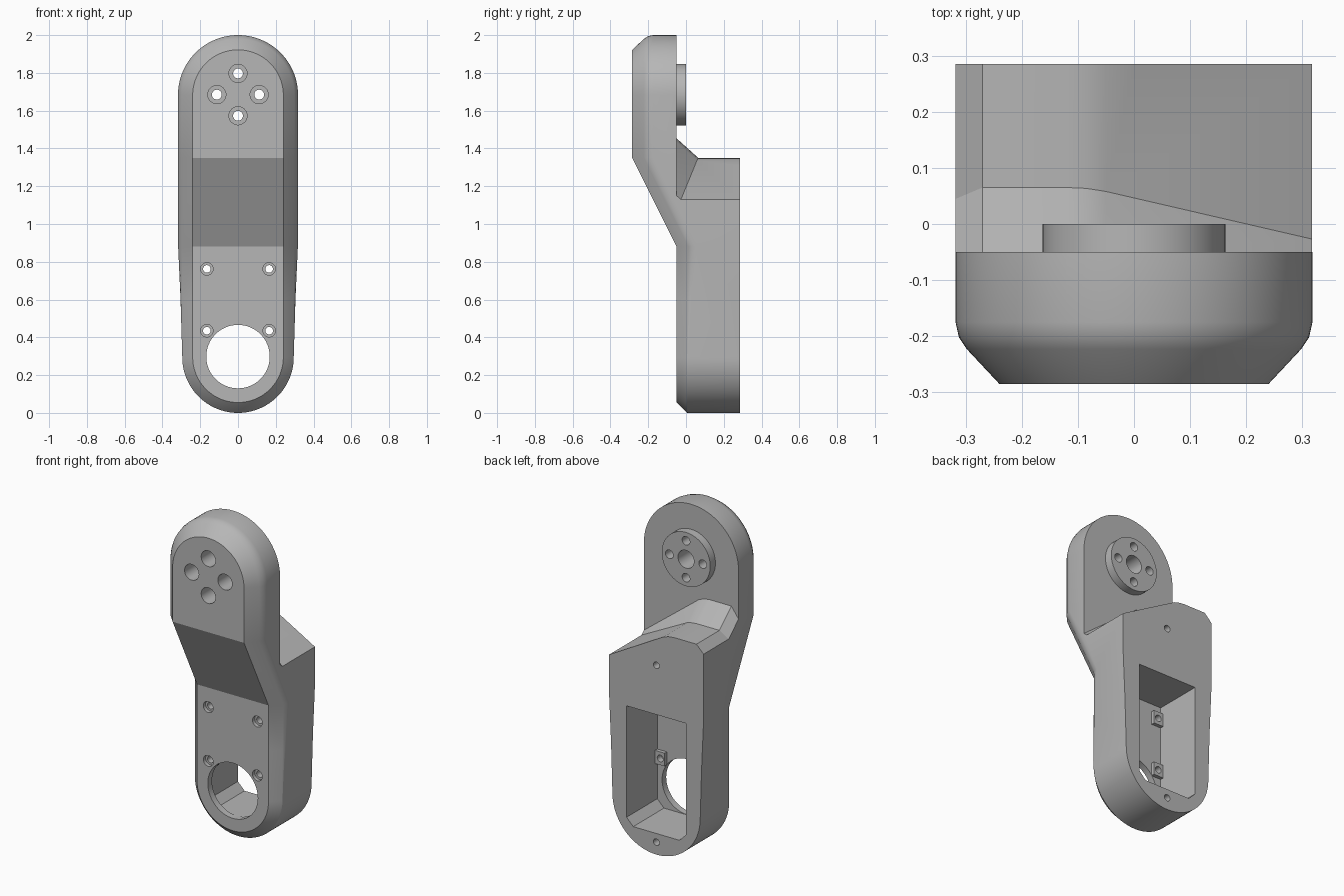
import bpy, bmesh, math
from mathutils import Matrix

if "Cube" in bpy.data.objects:
    bpy.data.objects.remove(bpy.data.objects["Cube"], do_unlink=True)

grey = bpy.data.materials.new("plain_grey")
grey.use_nodes = True
colour = (0.47, 0.47, 0.47, 1)
grey.diffuse_color = colour
grey.node_tree.nodes["Principled BSDF"].inputs["Base Color"].default_value = colour

BACK, PLATE = 0.285, -0.05
TOP_C, TOP_R = 1.682, 0.318
LOW_C, LOW_R = 0.295, 0.295
INNER = 0.24


def finish(bm, name):
    bmesh.ops.remove_doubles(bm, verts=bm.verts, dist=1e-5)
    bmesh.ops.recalc_face_normals(bm, faces=bm.faces)
    mesh = bpy.data.meshes.new(name)
    bm.to_mesh(mesh)
    bm.free()
    mesh.materials.append(grey)
    ob = bpy.data.objects.new(name, mesh)
    bpy.context.collection.objects.link(ob)
    return ob


def skin(bm, rows, closed=False):
    """Quads between neighbouring rows of points."""
    grid = [[bm.verts.new(p) for p in row] for row in rows]
    for a, b in zip(grid, grid[1:]):
        n = len(a)
        for i in range(n if closed else n - 1):
            j = (i + 1) % n
            bm.faces.new((a[i], a[j], b[j], b[i]))
    return grid


def rod(name, x, z, r, y0, y1, sides=40):
    """Cylinder along y."""
    bm = bmesh.new()
    spin = Matrix.Translation((x, (y0 + y1) / 2, z)) @ Matrix.Rotation(math.pi / 2, 4, "X")
    bmesh.ops.create_cone(bm, cap_ends=True, segments=sides, radius1=r, radius2=r,
                          depth=y1 - y0, matrix=spin)
    return finish(bm, name)


def prism(name, outline, y0, y1):
    """Solid from an (x, z) outline, extended along y."""
    bm = bmesh.new()
    ends = skin(bm, [[(x, y, z) for x, z in outline] for y in (y0, y1)], closed=True)
    for end in ends:
        bm.faces.new(end)
    return finish(bm, name)


def combine(ob, tool, operation="DIFFERENCE"):
    tool.hide_render = True
    mod = ob.modifiers.new("join", "BOOLEAN")
    mod.operation, mod.object, mod.solver = operation, tool, "EXACT"
    bpy.context.view_layer.update()
    result = bpy.data.meshes.new_from_object(
        ob.evaluated_get(bpy.context.evaluated_depsgraph_get()))
    ob.modifiers.clear()
    ob.data = result
    bpy.data.objects.remove(tool, do_unlink=True)


def front_y(z):
    t = min(max((z - 0.88) / 0.47, 0), 1)
    return PLATE + t * (-0.285 - PLATE)


# Body: half outline from top to bottom, with a softened front chamfer
outline = []
for k in range(25):
    a = math.radians(90 * k / 24)
    outline.append((math.sin(a), math.cos(a), TOP_C, 1.0))
outline += [(1, 0, z, t) for z, t in ((1.35, 1), (0.88, 0.95), (0.6, 0.4))]
for k in range(25):
    a = math.radians(90 + 90 * k / 24)
    outline.append((math.sin(a), math.cos(a), LOW_C, 0.0))

SOFT = ((0.058, 0.062), (0.072, 0.083), (0.078, 0.11))
TIGHT = ((0.052, 0.052), (0.0545, 0.056), (0.055, 0.061))
bm = bmesh.new()
for side in (-1, 1):
    rows = []
    for s, c, centre, t in outline:
        zi = centre + INNER * c
        row = [(0, front_y(zi), zi), (side * INNER * s, front_y(zi), zi)]
        for (ax, ay), (bx, by) in zip(TIGHT, SOFT):
            r = INNER + ax + t * (bx - ax)
            z = centre + r * c
            row.append((side * r * s, front_y(zi) + ay + t * (by - ay), z))
        row += [(side * r * s, BACK, z), (0, BACK, z)]
        rows.append(row)
    skin(bm, rows)
body = finish(bm, "bracket_body")

# Clear the space behind the upper plate, leaving a sloped shoulder and web
stations = ((-0.4, 1.22, 0.01), (-0.27, 1.35, 0.065), (-0.12, 1.35, 0.065),
            (-0.085, 1.346, 0.0635), (-0.05, 1.336, 0.058), (0.4, 1.083, -0.046))
bm = bmesh.new()
rows = []
for x, z, y in stations:
    rise = 0.9 * (y - PLATE)
    rows.append([(x, PLATE, 2.2), (x, 0.5, 2.2), (x, 0.5, z), (x, y, z), (x, PLATE, z + rise)])
ends = skin(bm, rows, closed=True)
bm.faces.new(ends[0])
bm.faces.new(ends[-1])
combine(body, finish(bm, "shoulder_cutter"))

# Rear pocket with clipped lower corners
w, low, high, clip = 0.2, 0.128, 0.85, 0.045
combine(body, prism("pocket_cutter", [(-w, high), (-w, low + clip), (-w + clip, low),
                                      (w - clip, low), (w, low + clip), (w, high)], -0.01, 0.5))

# Raised pads behind the lower screws
screws = [(sx * 0.165, z) for sx in (-1, 1) for z in (0.435, 0.762)]
for x, z in screws:
    e = math.copysign(0.21, x)
    i = math.copysign(0.135, x)
    combine(body, prism("screw_pad", [(i, z - 0.04), (e, z - 0.04), (e, z + 0.04), (i, z + 0.04)],
                        -0.025, 0.012), "UNION")

# Round hub on the back of the upper plate
combine(body, rod("hub", 0, 1.685, 0.163, -0.08, 0.0, 64), "UNION")

# Large opening, lower screw holes, hub holes and rear blind holes
holes = [(0, 0.298, 0.168, -0.2, 0.1), (0, 1.685, 0.054, -0.13, 0.1)]
for x, z in screws:
    holes += [(x, z, 0.033, -0.2, -0.028), (x, z, 0.02, -0.2, 0.1)]
for k in range(4):
    a = k * math.pi / 2
    x, z = 0.112 * math.cos(a), 1.685 + 0.112 * math.sin(a)
    holes += [(x, z, 0.048, -0.4, -0.1), (x, z, 0.026, -0.4, 0.1)]
holes += [(0, z, 0.02, 0.12, 0.4) for z in (0.075, 1.15)]
for x, z, r, y0, y1 in holes:
    combine(body, rod("hole_cutter", x, z, r, y0, y1, 64 if r > 0.1 else 32))

# Smooth the curved walls and keep the edges crisp
bpy.ops.object.select_all(action="DESELECT")
body.select_set(True)
bpy.context.view_layer.objects.active = body
bpy.ops.object.shade_smooth_by_angle(angle=math.radians(22))
